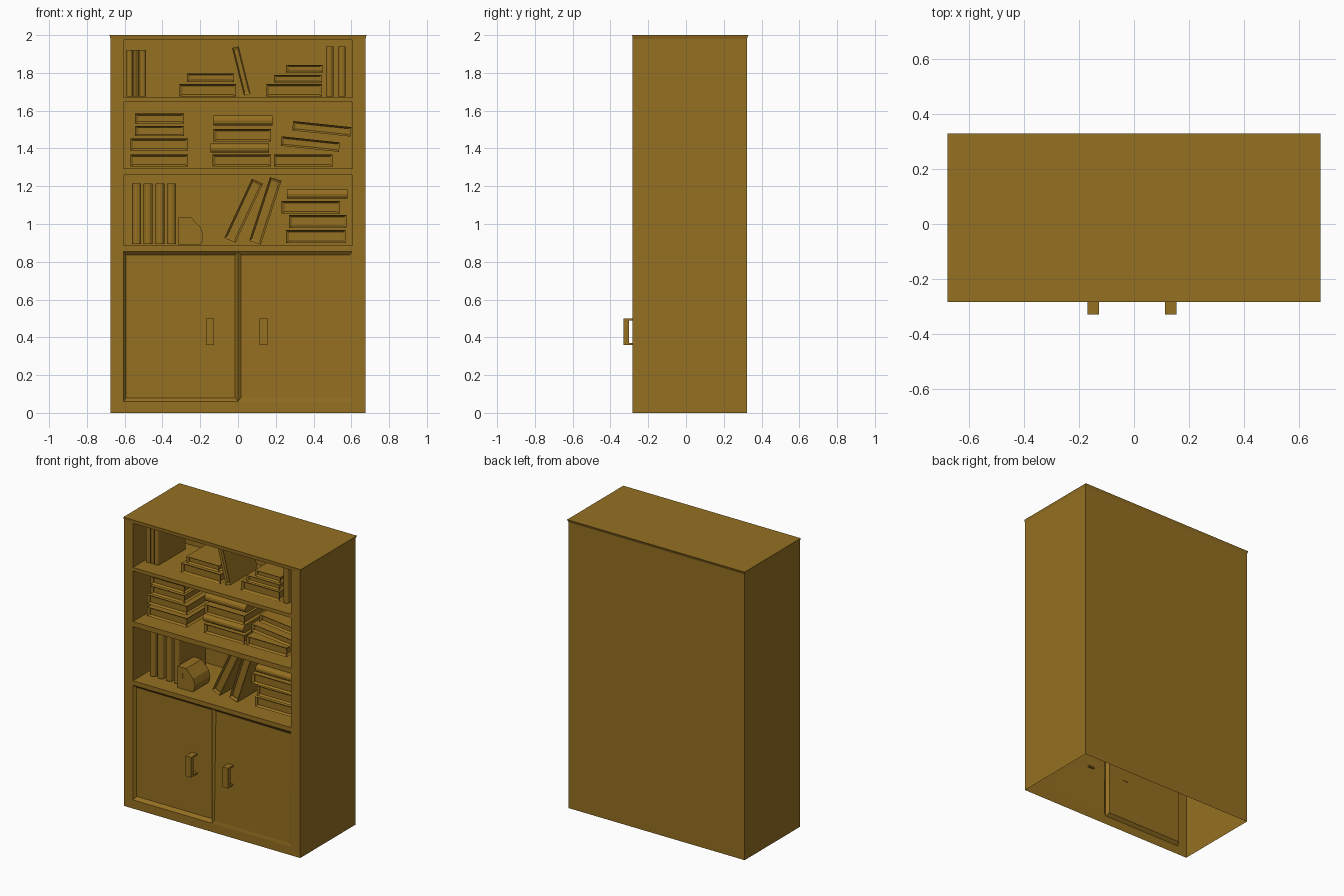
import bpy, bmesh, math
from mathutils import Matrix, Vector

if "Cube" in bpy.data.objects:
    bpy.data.objects.remove(bpy.data.objects["Cube"])

wood = bpy.data.materials.new("brown")
wood.diffuse_color = (0.30, 0.16, 0.015, 1)
wood.use_nodes = True
wood.node_tree.nodes["Principled BSDF"].inputs["Base Color"].default_value = wood.diffuse_color


def finish(name, bm):
    bmesh.ops.remove_doubles(bm, verts=bm.verts, dist=1e-5)
    bmesh.ops.recalc_face_normals(bm, faces=bm.faces)
    me = bpy.data.meshes.new(name)
    bm.to_mesh(me)
    bm.free()
    me.materials.append(wood)
    ob = bpy.data.objects.new(name, me)
    bpy.context.collection.objects.link(ob)
    return ob


def prism(name, pts, a, b, axis):
    """Extrude a 2D profile from a to b along x or y."""
    bm = bmesh.new()
    place = (lambda p, t: (t, p[0], p[1])) if axis == 'x' else (lambda p, t: (p[0], t, p[1]))
    face = bm.faces.new([bm.verts.new(place(p, a)) for p in pts])
    ext = bmesh.ops.extrude_face_region(bm, geom=[face])
    shift = Vector(place((0, 0), b - a))
    bmesh.ops.translate(bm, vec=shift, verts=[v for v in ext['geom'] if isinstance(v, bmesh.types.BMVert)])
    return finish(name, bm)


# Cabinet shell: thin skin, open underneath, slightly flared top lip
F, B, W, WALL = -0.283, 0.322, 0.675, 0.20
bm = bmesh.new()


def quad(*pts):
    bm.faces.new([bm.verts.new(p) for p in pts])


def corners(x0, x1, z0, z1, y):
    return [(x0, y, z0), (x1, y, z0), (x1, y, z1), (x0, y, z1)]


def ring(outer, inner):
    for i in range(4):
        j = (i + 1) % 4
        quad(outer[i], outer[j], inner[j], inner[i])


LIP = 1.98
low, mid, top = [[(-w, f, z), (w, f, z), (w, b, z), (-w, b, z)] for w, f, b, z in
                 ((W, F, B, 0), (W, F, B, LIP), (0.68, -0.285, 0.33, 2.0))]
for i in (1, 2, 3):
    j = (i + 1) % 4
    quad(low[i], low[j], mid[j], mid[i])
ring(mid, top)
quad(*top)

# Face frame rails and stiles
shelves = [(0.885, 1.26), (1.295, 1.645), (1.67, 1.975)]
L, R = -0.607, 0.605
D0, D1 = 0.06, 0.855
quad(*corners(-W, L, 0, LIP, F))
quad(*corners(R, W, 0, LIP, F))
for z0, z1 in ((0, D0), (D1, 0.885), (1.26, 1.295), (1.645, 1.67), (1.975, LIP)):
    quad(*corners(L, R, z0, z1, F))

# Shelf recesses
for z0, z1 in shelves:
    back = corners(L, R, z0, z1, WALL)
    ring(corners(L, R, z0, z1, F), back)
    quad(*back)

# Door panels: left one sunk, right one nearly flush at its lower outer side
for x0, x1, depths in ((L, 0, (.02, .02, .02, .02)), (0, R, (.004, .002, .012, .02))):
    inner = corners(x0 + 0.015, x1 - 0.015, D0 + 0.02, D1 - 0.02, F)
    inner = [(p[0], p[1] + d, p[2]) for p, d in zip(inner, depths)]
    ring(corners(x0, x1, D0, D1, F), inner)
    quad(*inner)
finish("cabinet", bm)

# Door handles: staple-shaped pulls
for name, x0 in (("left_handle", -0.17), ("right_handle", 0.113)):
    staple = [(-0.26, .36), (-0.33, .36), (-0.33, .50), (-0.26, .50),
              (-0.26, .49), (-0.303, .49), (-0.303, .37), (-0.26, .37)]
    prism(name, staple, x0, x0 + 0.042, 'x')


# Books: page side (sunken edges) or rounded spine facing front
def book(cx, cz, length, thick, angle=0, spine=False, y0=-0.18, depth=0.30):
    h = thick / 2
    if spine:
        n = 6
        arc = [(y0 + 0.02 - 0.02 * math.sin(math.pi * i / n), -h * math.cos(math.pi * i / n))
               for i in range(n + 1)]
        ob = prism("book", arc + [(y0 + depth, h), (y0 + depth, -h)], -length / 2, length / 2, 'x')
    else:
        bm = bmesh.new()
        bmesh.ops.create_cube(bm, size=1)
        bmesh.ops.scale(bm, vec=(length, depth, thick), verts=bm.verts)
        bmesh.ops.translate(bm, vec=(0, y0 + depth / 2, 0), verts=bm.verts)
        bm.normal_update()
        sides = [f for f in bm.faces if f.normal.y < -0.5 or abs(f.normal.x) > 0.5]
        bmesh.ops.inset_individual(bm, faces=sides, thickness=min(0.014, thick * 0.28), depth=-0.015)
        ob = finish("book", bm)
    turn = Matrix.Rotation(math.radians(angle), 4, 'Y')
    ob.data.transform(Matrix.Translation((cx, 0, cz)) @ turn)


def flat(x0, x1, z0, z1, spine=False):
    book((x0 + x1) / 2, (z0 + z1) / 2, x1 - x0, z1 - z0, 0, spine)


def upright(x0, x1, z0, z1):
    book((x0 + x1) / 2, (z0 + z1) / 2, z1 - z0, x1 - x0, -90, True)


# Top shelf
for x0, x1 in ((-.59, -.555), (-.553, -.525), (-.523, -.487)):
    upright(x0, x1, 1.675, 1.92)
for x0, x1 in ((.465, .505), (.53, .57)):
    upright(x0, x1, 1.675, 1.94)
for x0, x1, z0, z1 in ((-.31, -.01, 1.675, 1.74), (-.27, -.02, 1.753, 1.797),
                       (.15, .445, 1.675, 1.74), (.19, .445, 1.75, 1.79), (.255, .45, 1.803, 1.843)):
    flat(x0, x1, z0, z1)
book(0.018, 1.81, 0.26, 0.036, -104)

# Middle shelf
for x0, x1, z0, z1 in ((-.57, -.265, 1.305, 1.367), (-.57, -.265, 1.39, 1.452),
                       (-.545, -.285, 1.465, 1.52), (-.545, -.285, 1.533, 1.585),
                       (-.135, .175, 1.305, 1.367), (-.13, .175, 1.438, 1.502), (.19, .50, 1.305, 1.367)):
    flat(x0, x1, z0, z1)
flat(-.145, .165, 1.378, 1.425, True)
flat(-.13, .183, 1.522, 1.574, True)
book(.383, 1.423, .31, .05, 6)
book(.444, 1.504, .31, .05, 6)

# Bottom shelf
for x0 in (-.56, -.50, -.437, -.376):
    upright(x0, x0 + 0.047, .895, 1.215)
for x0, x1, z0, z1 in ((.255, .57, .90, .967), (.27, .575, .98, 1.047), (.23, .54, 1.055, 1.122)):
    flat(x0, x1, z0, z1)
flat(.26, .58, 1.135, 1.182, True)
book(.03, 1.07, .345, .064, -65)
book(.145, 1.07, .355, .064, -72)

# Rounded desk ornament with a small round stud
outline = [(-.315, .888), (-.315, 1.037), (-.25, 1.037), (-.225, 1.01),
           (-.197, .98), (-.184, .94), (-.187, .91), (-.20, .888)]
prism("ornament", outline, -0.21, -0.04, 'y')
stud = [(-.282 + .009 * math.cos(a * math.pi / 4), .977 + .018 * math.sin(a * math.pi / 4)) for a in range(8)]
prism("ornament_stud", stud, -0.214, -0.208, 'y')
